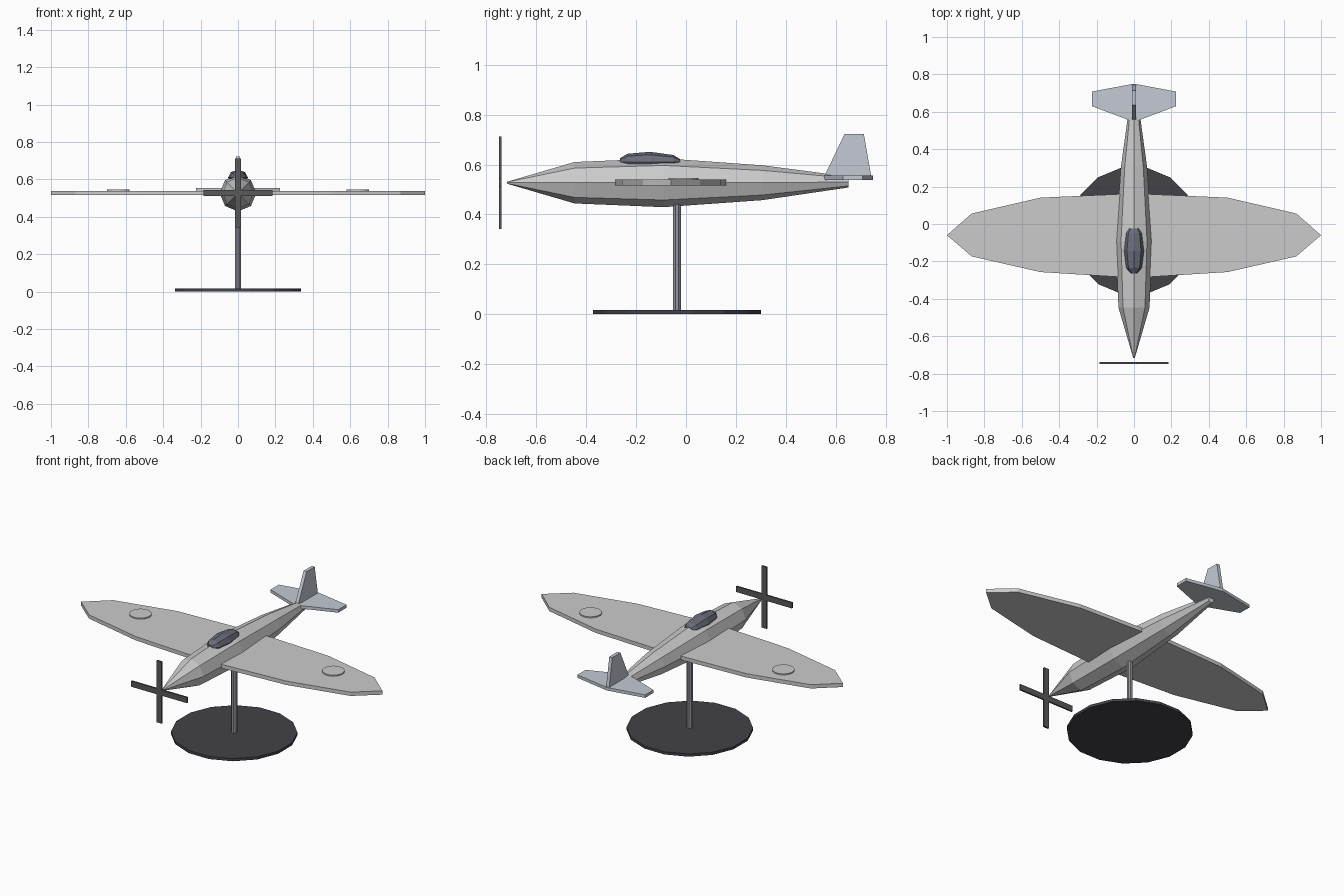
import bpy, bmesh, math
from mathutils import Matrix

if "Cube" in bpy.data.objects:
    bpy.data.objects.remove(bpy.data.objects["Cube"])


def material(name, rgb):
    m = bpy.data.materials.new(name)
    m.diffuse_color = (*rgb, 1)
    m.use_nodes = True
    m.node_tree.nodes["Principled BSDF"].inputs["Base Color"].default_value = m.diffuse_color
    return m


TAIL = material("tail_grey", (0.55, 0.59, 0.66))
GLASS = material("canopy_glass", (0.14, 0.15, 0.19))
DARK = material("dark_base", (0.055, 0.055, 0.065))
BLADE = material("propeller_dark", (0.1, 0.1, 0.1))
STEEL = material("post_steel", (0.3, 0.3, 0.34))


def finish(name, bm, mat=None):
    bmesh.ops.recalc_face_normals(bm, faces=bm.faces)
    me = bpy.data.meshes.new(name)
    bm.to_mesh(me)
    bm.free()
    ob = bpy.data.objects.new(name, me)
    bpy.context.collection.objects.link(ob)
    if mat:
        me.materials.append(mat)
    return ob


def loft(name, sections, mat=None, sides=8):
    """Sections along y: (y, centre z, half width, half height)."""
    bm = bmesh.new()
    rings = []
    for y, z, rx, rz in sections:
        rings.append([bm.verts.new((rx * math.cos(a), y, z + rz * math.sin(a)))
                      for a in (2 * math.pi * i / sides for i in range(sides))])
    for a, b in zip(rings, rings[1:]):
        for i in range(sides):
            j = (i + 1) % sides
            bm.faces.new((a[i], a[j], b[j], b[i]))
    bm.faces.new(rings[0])
    bm.faces.new(rings[-1])
    return finish(name, bm, mat)


def plate(name, outline, offset, mat=None):
    """Extrude a closed outline of 3D points by an offset vector."""
    bm = bmesh.new()
    face = bm.faces.new([bm.verts.new(p) for p in outline])
    new = bmesh.ops.extrude_face_region(bm, geom=[face])["geom"]
    bmesh.ops.translate(bm, vec=offset,
                        verts=[v for v in new if isinstance(v, bmesh.types.BMVert)])
    # the starting face must stay as the cap
    if not face.is_valid:
        bm.faces.new([v for v in bm.verts][:len(outline)])
    return finish(name, bm, mat)


def mirrored(half, z):
    """Half outline on +x, from front centre to back centre."""
    other = [(-x, y) for x, y in reversed(half) if x > 0]
    return [(x, y, z) for x, y in half + other]


def disc(name, x, y, z0, z1, r, sides, mat=None):
    bm = bmesh.new()
    mx = Matrix.Translation((x, y, (z0 + z1) / 2)) @ Matrix.Rotation(math.pi / sides, 4, 'Z')
    bmesh.ops.create_cone(bm, cap_ends=True, segments=sides, radius1=r, radius2=r,
                          depth=z1 - z0, matrix=mx)
    return finish(name, bm, mat)


def box(name, centre, size, mat=None):
    bm = bmesh.new()
    bmesh.ops.create_cube(bm, size=1,
                          matrix=Matrix.Translation(centre) @ Matrix.Diagonal((*size, 1)))
    return finish(name, bm, mat)


# Fuselage
loft("fuselage", [(-0.717, 0.527, 0.004, 0.004), (-0.447, 0.527, 0.083, 0.083),
                  (-0.09, 0.527, 0.098, 0.098), (0.305, 0.527, 0.07, 0.07),
                  (0.652, 0.53, 0.022, 0.022)])

# Canopy
loft("canopy", [(-0.265, 0.61, 0.016, 0.015), (-0.235, 0.61, 0.042, 0.033),
                (-0.145, 0.61, 0.053, 0.041), (-0.05, 0.61, 0.042, 0.028),
                (-0.025, 0.61, 0.026, 0.012)], GLASS)

# Wing plate
plate("wing", mirrored([(0, -0.288), (0.5, -0.257), (0.868, -0.173), (1, -0.06),
                        (0.868, 0.056), (0.5, 0.141), (0, 0.163)], 0.516), (0, 0, 0.023))

# Raised wing discs
for side, s in (("left", -1), ("right", 1)):
    disc(f"wing_disc_{side}", s * 0.64, -0.01, 0.53, 0.546, 0.061, 16)

# Tailplane and fin
plate("tailplane", mirrored([(0, 0.545), (0.225, 0.63), (0.225, 0.708), (0, 0.75)], 0.537),
      (0, 0, 0.018), TAIL)
plate("tail_fin", [(-0.01, y, z) for y, z in
                   ((0.551, 0.545), (0.636, 0.723), (0.713, 0.723), (0.744, 0.545))],
      (0.02, 0, 0), TAIL)

# Propeller
box("propeller_vertical", (0, -0.744, 0.527), (0.034, 0.01, 0.37), BLADE)
box("propeller_horizontal", (0, -0.744, 0.527), (0.37, 0.01, 0.034), BLADE)

# Display stand
disc("stand_base", 0, -0.036, 0, 0.016, 0.344, 16, DARK)
disc("stand_post", 0, -0.036, 0.0, 0.46, 0.017, 8, STEEL)
